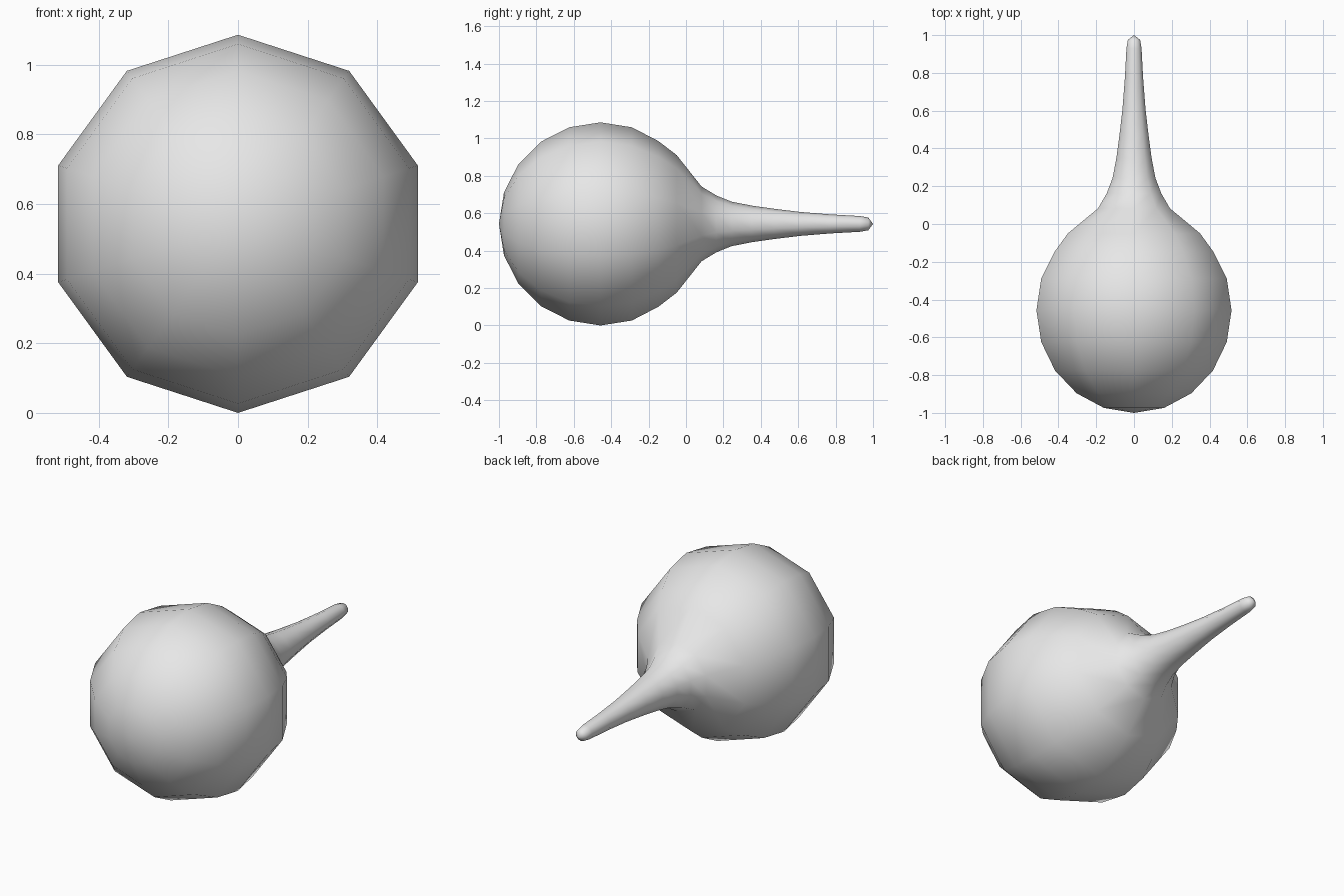
import bpy, bmesh, math

cube = bpy.data.objects.get("Cube")
if cube:
    bpy.data.objects.remove(cube, do_unlink=True)

SIDES = 10
R = 0.543          # bulb radius, also the height of the axis
CENTRE_Y = -0.457

grey = bpy.data.materials.new("light_grey")
colour = (0.8, 0.8, 0.8, 1.0)
grey.diffuse_color = colour
grey.use_nodes = True
for node in grey.node_tree.nodes:
    if node.type == 'BSDF_PRINCIPLED':
        node.inputs["Base Color"].default_value = colour

# Profile (y, radius): round bulb in 18 degree steps, then the tapering nozzle
profile = [(CENTRE_Y - R * math.cos(math.radians(18 * i)),
            R * math.sin(math.radians(18 * i))) for i in range(1, 7)]
profile += [(-0.148, 0.443), (-0.05, 0.368), (0.083, 0.200), (0.162, 0.152),
            (0.244, 0.119), (0.35, 0.098), (0.47, 0.081), (0.61, 0.064),
            (0.77, 0.051), (0.93, 0.042), (0.975, 0.034)]

# Revolve the profile around the horizontal axis
bm = bmesh.new()


def ring(y, r):
    steps = [2 * math.pi * k / SIDES for k in range(SIDES)]
    return [bm.verts.new((r * math.sin(a), y, R + r * math.cos(a))) for a in steps]


rings = [ring(y, r) for y, r in profile]
front_pole = bm.verts.new((0, -1, R))
tip = bm.verts.new((0, 1, R))
for k in range(SIDES):
    n = (k + 1) % SIDES
    bm.faces.new((front_pole, rings[0][k], rings[0][n]))
    bm.faces.new((tip, rings[-1][n], rings[-1][k]))
    for a, b in zip(rings, rings[1:]):
        bm.faces.new((a[k], b[k], b[n], a[n]))
bmesh.ops.recalc_face_normals(bm, faces=bm.faces)
for f in bm.faces:
    f.smooth = True

mesh = bpy.data.meshes.new("bulb_with_nozzle")
bm.to_mesh(mesh)
bm.free()
mesh.materials.append(grey)
bulb = bpy.data.objects.new("bulb_with_nozzle", mesh)
bpy.context.collection.objects.link(bulb)
